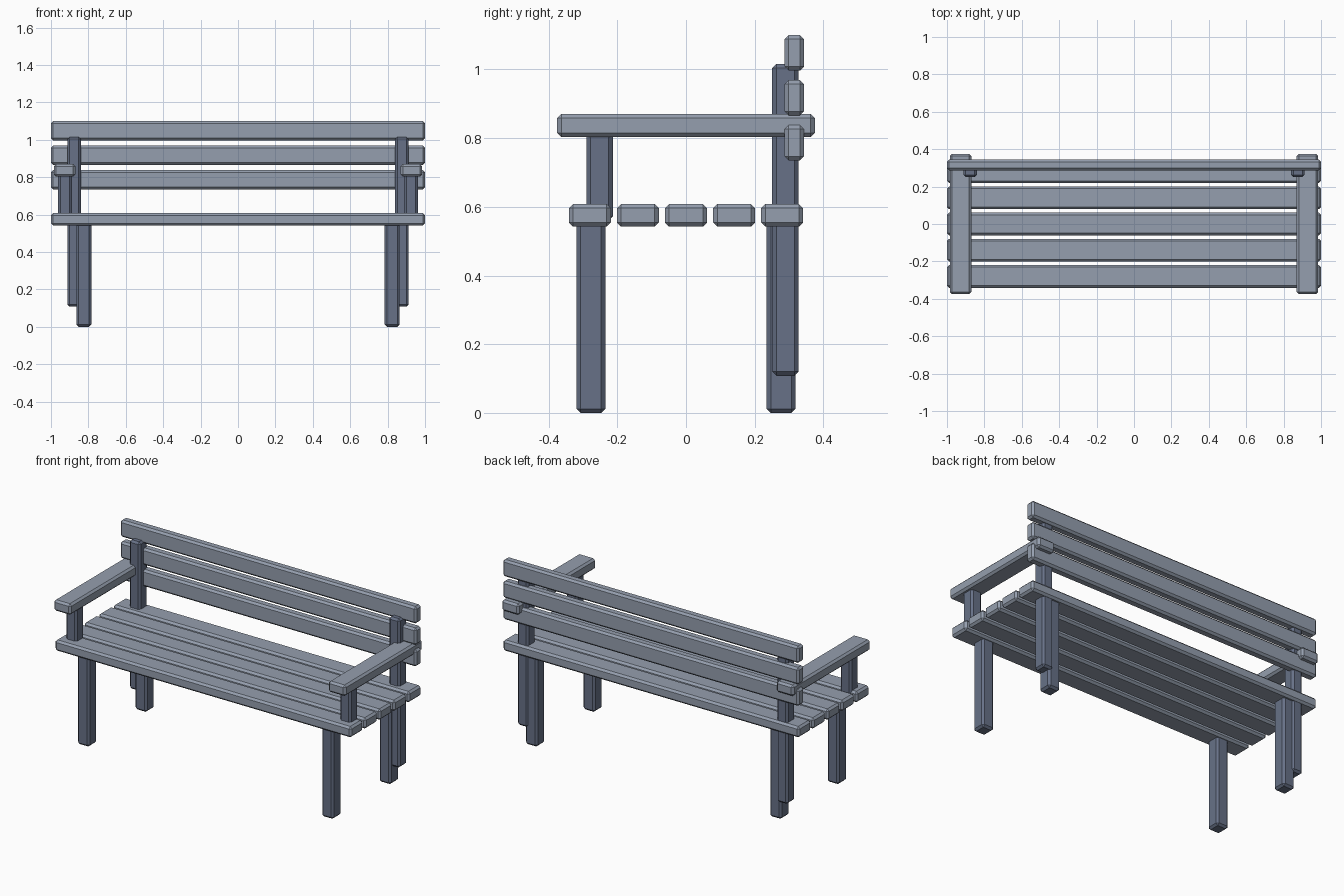
import bpy
import bmesh

if "Cube" in bpy.data.objects:
    bpy.data.objects.remove(bpy.data.objects["Cube"])


def material(name, color):
    mat = bpy.data.materials.new(name)
    mat.diffuse_color = (*color, 1)
    mat.use_nodes = True
    mat.node_tree.nodes["Principled BSDF"].inputs["Base Color"].default_value = mat.diffuse_color
    return mat


SLAT = material("slat_grey", (0.30, 0.345, 0.425))
FRAME = material("frame_slate", (0.137, 0.167, 0.245))


def beam(name, x, y, z, mat, bevel=0.012):
    """Bevelled box spanning the (min, max) ranges x, y, z."""
    bm = bmesh.new()
    bmesh.ops.create_cube(bm, size=1)
    for v in bm.verts:
        v.co = [r[0] + (c + 0.5) * (r[1] - r[0]) for c, r in zip(v.co, (x, y, z))]
    mesh = bpy.data.meshes.new(name)
    bm.to_mesh(mesh)
    bm.free()
    mesh.materials.append(mat)
    obj = bpy.data.objects.new(name, mesh)
    bpy.context.collection.objects.link(obj)
    mod = obj.modifiers.new("Bevel", 'BEVEL')
    mod.width = bevel
    mod.segments = 1
    return obj


def pair(name, x, y, z, mat):
    """Same beam on the left and right side."""
    beam(name + "_right", x, y, z, mat)
    beam(name + "_left", (-x[1], -x[0]), y, z, mat)


# Seat slats
for i in range(5):
    y = (i - 2) * 0.14
    beam(f"seat_slat_{i + 1}", (-1, 1), (y - 0.061, y + 0.061), (0.542, 0.608), SLAT)

# Backrest slats
for i in range(3):
    z = 0.735 + i * 0.131
    beam(f"back_slat_{i + 1}", (-1, 1), (0.287, 0.344), (z, z + 0.103), SLAT)

# Legs
pair("front_leg", (0.784, 0.864), (-0.319, -0.235), (0, 0.565), FRAME)
pair("back_leg", (0.784, 0.864), (0.235, 0.319), (0, 0.565), FRAME)

# Backrest posts
pair("back_post", (0.84, 0.912), (0.251, 0.328), (0.108, 1.016), FRAME)

# Armrests and their front supports
pair("armrest", (0.869, 0.985), (-0.375, 0.375), (0.803, 0.870), SLAT)
pair("armrest_support", (0.888, 0.962), (-0.29, -0.213), (0.56, 0.83), FRAME)
